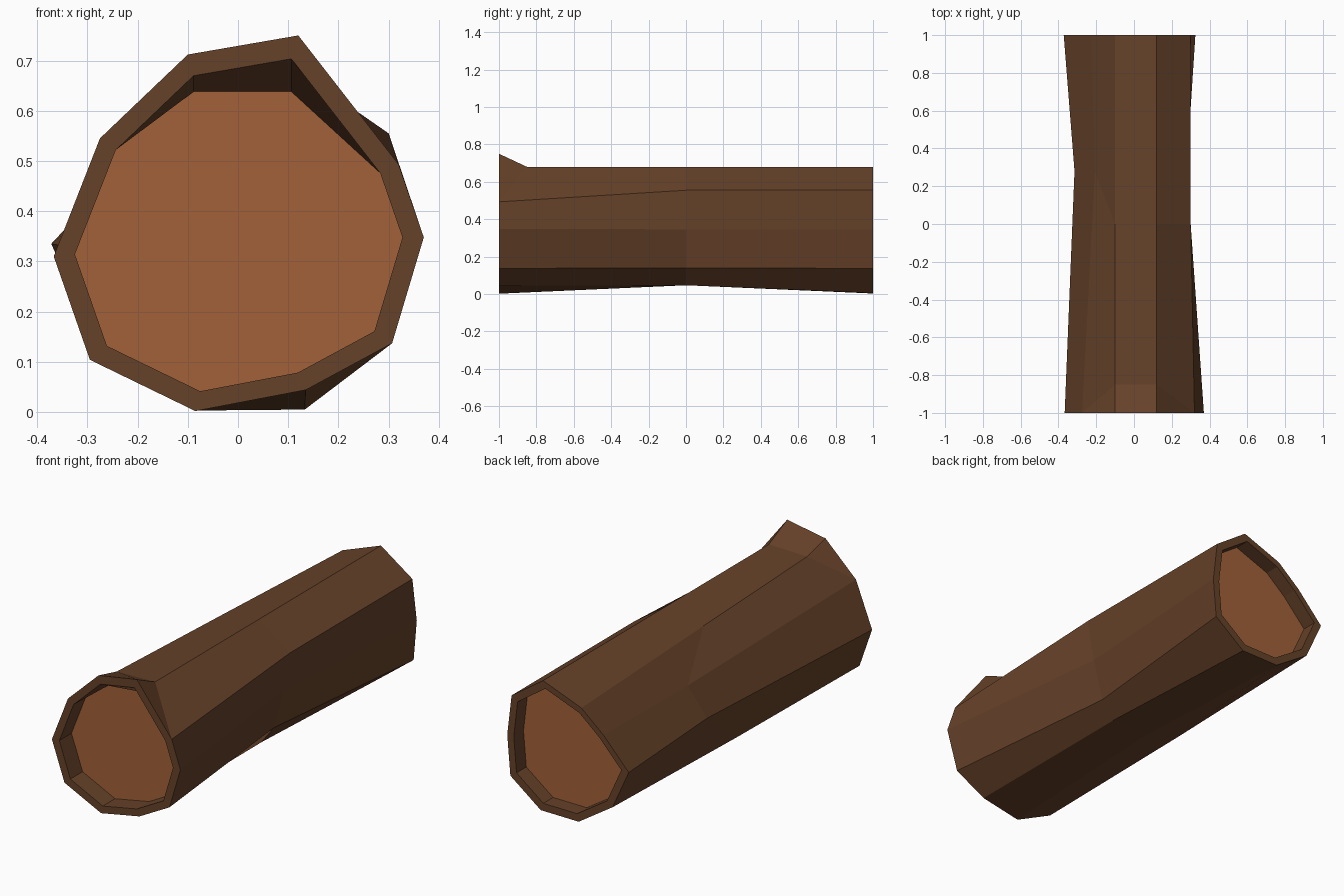
import bpy, bmesh

if "Cube" in bpy.data.objects:
    bpy.data.objects.remove(bpy.data.objects["Cube"])

def material(name, rgb):
    m = bpy.data.materials.new(name)
    m.diffuse_color = (*rgb, 1)
    m.use_nodes = True
    m.node_tree.nodes["Principled BSDF"].inputs["Base Color"].default_value = m.diffuse_color
    return m

bark = material("bark brown", (0.132, 0.054, 0.022))
wood = material("cut wood", (0.36, 0.12, 0.041))

# Cross-sections (x, z), ten sides, starting at the top right
front = [(.12, .75), (-.10, .712), (-.275, .545), (-.367, .31), (-.295, .104),
         (-.085, .002), (.135, .044), (.307, .137), (.37, .348), (.32, .493)]
middle = [(.12, .68), (-.10, .64), (-.207, .467), (-.315, .325), (-.29, .113),
          (-.085, .047), (.135, .047), (.205, .14), (.26, .346), (.30, .555)]
back = [(.12, .68), (-.10, .597), (-.227, .49), (-.372, .335), (-.279, .13),
        (-.085, .003), (.133, .005), (.307, .137), (.325, .345), (.30, .555)]
LIP_Y = -0.85
N = 10

def at(points, y):
    return [(x, y, z) for x, z in points]

def shrink(points, s=0.885, cz=0.345):
    return [(x * s, cz + (z - cz) * s) for x, z in points]

# The waist sits further back on two of the left edges
mid_ring = [(x, 0.28 if i in (2, 3) else 0, z) for i, (x, z) in enumerate(middle)]

# Recessed ends follow the inner rim, flattened under the lip
front_in, back_in = shrink(front), shrink(back)
front_cap = [(x, min(z, 0.638)) for x, z in front_in]

rings = [at(front_cap, -0.9), at(front_in, -1), at(front, -1), mid_ring,
         at(back, 1), at(back_in, 1), at(back_in, 0.92)]

# Bark shell with rims
bm = bmesh.new()
loops = [[bm.verts.new(p) for p in r] for r in rings]
# Raised front lip: two extra points behind the front's top edge
lip = {0: bm.verts.new((.12, LIP_Y, .68)), 1: bm.verts.new((-.10, LIP_Y, .675))}
for k, (a, b) in enumerate(zip(loops, loops[1:])):
    for i in range(N):
        j = (i + 1) % N
        if k == 2 and i == 0:
            bm.faces.new((a[0], a[1], lip[1], lip[0]))
            bm.faces.new((lip[0], lip[1], b[1], b[0]))
        elif k == 2 and i == 1:
            bm.faces.new((a[1], a[2], lip[1]))
            bm.faces.new((lip[1], a[2], b[2], b[1]))
        elif k == 2 and j == 0:
            bm.faces.new((a[i], a[0], lip[0]))
            bm.faces.new((a[i], lip[0], b[0], b[i]))
        else:
            bm.faces.new((a[i], a[j], b[j], b[i]))

# Cut wood closing both recessed ends
for ends in (loops[0], loops[-1]):
    bm.faces.new(ends).material_index = 1

bmesh.ops.recalc_face_normals(bm, faces=bm.faces)
me = bpy.data.meshes.new("log")
bm.to_mesh(me)
bm.free()
me.materials.append(bark)
me.materials.append(wood)
bpy.context.collection.objects.link(bpy.data.objects.new("log", me))
